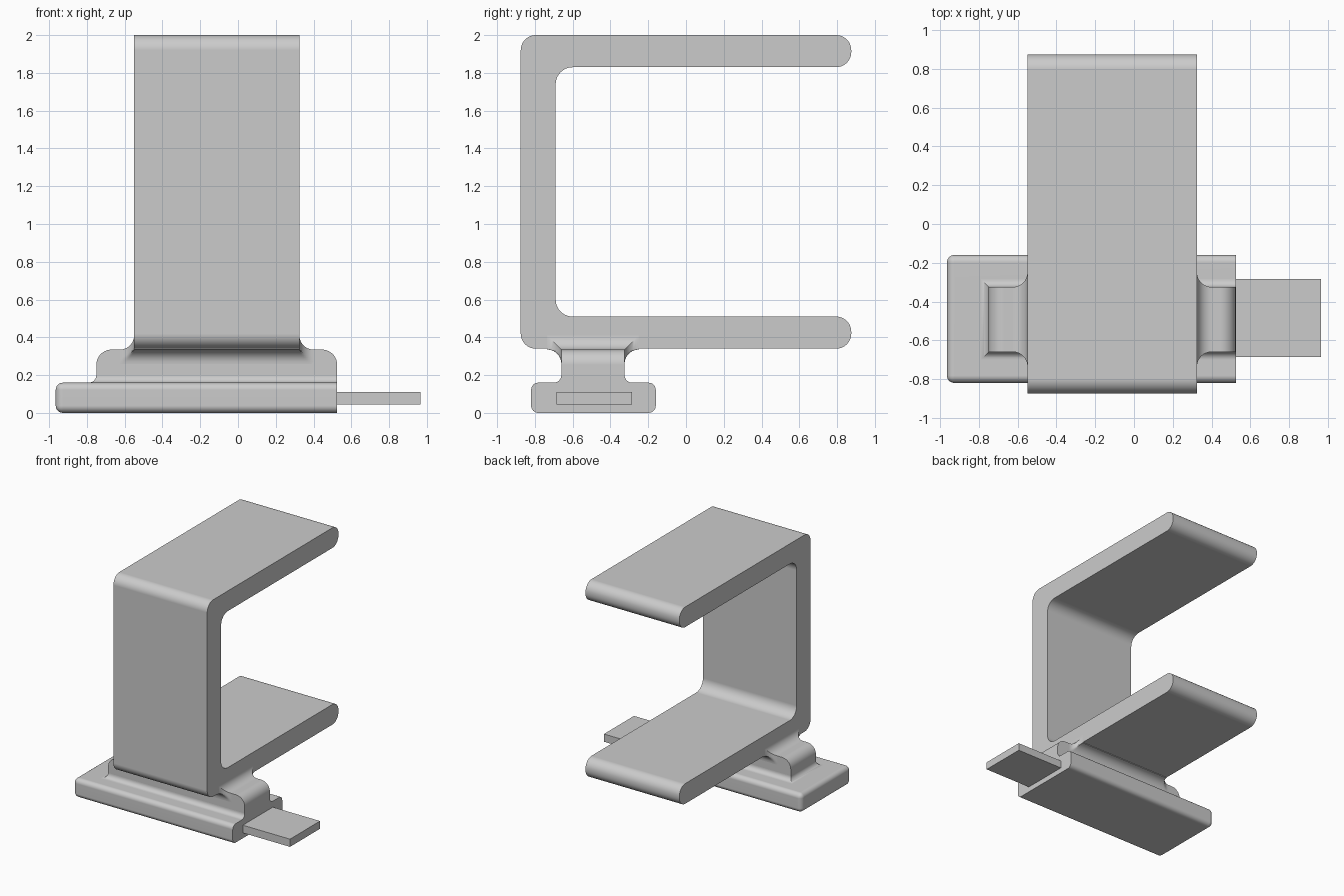
import bpy, bmesh, math
from mathutils import Vector

if "Cube" in bpy.data.objects:
    bpy.data.objects.remove(bpy.data.objects["Cube"])

Y0, Y1 = -0.66, -0.325        # neck sides
NECK_L, END_R = -0.75, 0.525  # neck left end, shared flat right end
BR_L, BR_R = -0.55, 0.325     # bracket width
Z_BR, Z_BASE = 0.34, 0.16     # bracket underside, base top


def finish(name, bm):
    bmesh.ops.remove_doubles(bm, verts=bm.verts, dist=1e-5)
    bmesh.ops.recalc_face_normals(bm, faces=bm.faces)
    mesh = bpy.data.meshes.new(name)
    bm.to_mesh(mesh)
    bm.free()
    ob = bpy.data.objects.new(name, mesh)
    bpy.context.collection.objects.link(ob)
    bpy.ops.object.select_all(action='DESELECT')
    ob.select_set(True)
    bpy.context.view_layer.objects.active = ob
    bpy.ops.object.shade_smooth_by_angle(angle=math.radians(30))
    mod = ob.modifiers.new("flat_faces", 'WEIGHTED_NORMAL')
    mod.keep_sharp = True
    return ob


def rounded(corners, n=10):
    """Polygon from (a, b, radius) corners with arcs at the corners."""
    pts = []
    for i, (a, b, r) in enumerate(corners):
        p = Vector((a, b))
        if r == 0:
            pts.append(p)
            continue
        u = (Vector(corners[i - 1][:2]) - p).normalized()
        v = (Vector(corners[(i + 1) % len(corners)][:2]) - p).normalized()
        for k in range(n + 1):  # square corners only
            t = math.pi / 2 * k / n
            pts.append(p + u * r * (1 - math.sin(t)) + v * r * (1 - math.cos(t)))
    return pts


def loft(name, rings):
    """Skin a row of equal-length rings and cap both ends."""
    bm = bmesh.new()
    rows = [[bm.verts.new(p) for p in ring] for ring in rings]
    n = len(rows[0])
    for a, b in zip(rows, rows[1:]):
        for i in range(n):
            j = (i + 1) % n
            bm.faces.new((a[i], a[j], b[j], b[i]))
    bm.faces.new(rows[0])
    bm.faces.new(rows[-1])
    return finish(name, bm)


def box(name, lo, hi, bevel=0.0):
    """Box, optionally rounded everywhere except on its right face."""
    bm = bmesh.new()
    bmesh.ops.create_cube(bm, size=1)
    for v in bm.verts:
        v.co = [lo[i] if v.co[i] < 0 else hi[i] for i in range(3)]
    if bevel:
        edges = [e for e in bm.edges
                 if not all(abs(v.co.x - hi[0]) < 1e-5 for v in e.verts)]
        bmesh.ops.bevel(bm, geom=edges, offset=bevel, segments=6,
                        profile=0.5, affect='EDGES')
    return finish(name, bm)


# C-shaped bracket
prof = rounded([(-0.875, Z_BR, 0.08), (0.875, Z_BR, 0.08), (0.875, 0.51, 0.08),
                (-0.69, 0.51, 0.09), (-0.69, 1.83, 0.09), (0.875, 1.83, 0.08),
                (0.875, 2.0, 0.08), (-0.875, 2.0, 0.08)])
loft("c_bracket", [[(x, p.x, p.y) for p in prof] for x in (BR_L, BR_R)])

# Base rail and the flat tab at its right end
box("base_rail", (-0.965, -0.82, 0), (END_R, -0.16, Z_BASE), 0.038)
box("flat_tab", (0.5, -0.685, 0.045), (0.965, -0.285, 0.11))

# Neck block, rounded on its upper ends
prof = rounded([(NECK_L, 0.2, 0), (END_R, 0.2, 0),
                (END_R, Z_BR - 0.005, 0.08), (NECK_L, Z_BR - 0.005, 0.08)])
loft("neck", [[(p.x, y, p.y) for p in prof] for y in (Y0, Y1)])

# Concave foot joining the neck to the base
N = 10
angles = [math.pi / 2 * k / N for k in range(N + 1)]
rings = []
for a in angles:
    o, z = 0.04 * (1 - math.cos(a)), Z_BASE + 0.04 * (1 - math.sin(a))
    rings.append([(NECK_L - o, Y0 - o, z), (END_R, Y0 - o, z),
                  (END_R, Y1 + o, z), (NECK_L - o, Y1 + o, z)])
loft("neck_foot", rings)

# Mitred concave flare joining the neck to the bracket's underside and ends
R = 0.075
ZT = Z_BR - 0.005


def flare_ring(x, a):
    side = [(R * (1 - math.cos(min(a, b))), ZT - R * (1 - math.sin(b)))
            for b in angles]
    e = R * (1 - math.cos(a))
    side.append((e, ZT + e))
    return ([(x, Y0 - o, z) for o, z in side]
            + [(x, Y1 + o, z) for o, z in reversed(side)])


left = [flare_ring(BR_L - R * (1 - math.sin(a)), a) for a in angles]
right = [flare_ring(BR_R + R * (1 - math.sin(a)), a) for a in reversed(angles)]
loft("neck_flare", left + right)
